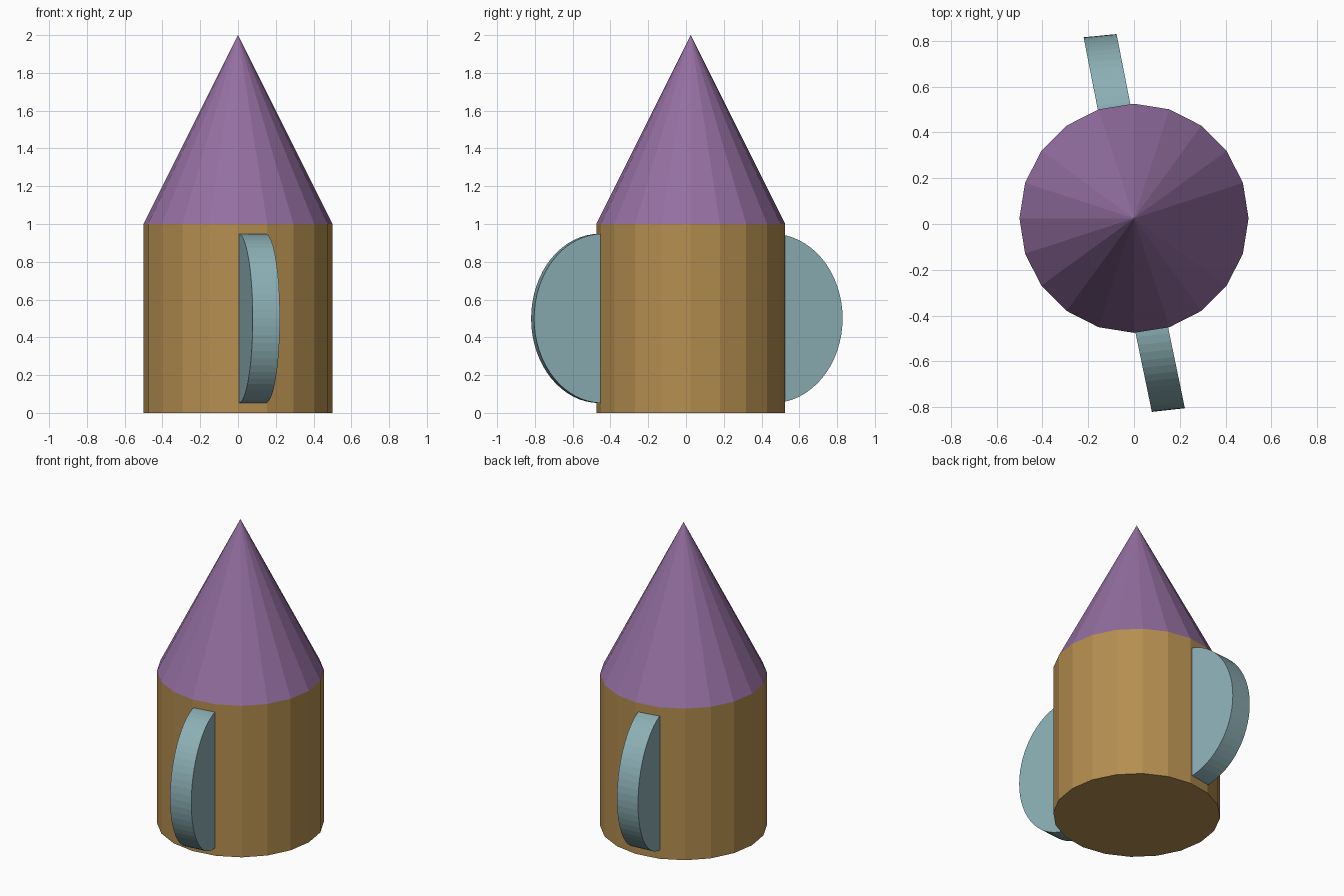
import bpy
from mathutils import Matrix, Vector

if "Cube" in bpy.data.objects:
    bpy.data.objects.remove(bpy.data.objects["Cube"])

BODY_Y = 0.025
SIDES = 20


def finish(name, color):
    ob = bpy.context.object
    ob.name = name
    mat = bpy.data.materials.new(name + "_paint")
    mat.diffuse_color = (*color, 1)
    mat.use_nodes = True
    mat.node_tree.nodes["Principled BSDF"].inputs["Base Color"].default_value = mat.diffuse_color
    ob.data.materials.append(mat)
    return ob


# Body
bpy.ops.mesh.primitive_cylinder_add(vertices=SIDES, radius=0.5, depth=1,
                                    location=(0, BODY_Y, 0.5))
finish("body", (0.46, 0.27, 0.08))

# Nose cone
bpy.ops.mesh.primitive_cone_add(vertices=SIDES, radius1=0.5, radius2=0, depth=1,
                                location=(0, BODY_Y, 1.5))
finish("nose_cone", (0.30, 0.16, 0.36))


# Fins: slightly skewed elliptical discs, half sunk into the body
def fin(name, centre, across, outward, up):
    bpy.ops.mesh.primitive_cylinder_add(vertices=64, radius=1, depth=1)
    ob = finish(name, (0.26, 0.43, 0.46))
    skew = Matrix((outward, up, across)).transposed().to_4x4()
    ob.data.transform(Matrix.Translation(centre) @ skew)
    if skew.determinant() < 0:
        ob.data.flip_normals()


up = Vector((0, 0, 0.448))
fin("front_fin", Vector((0.075, -0.45, 0.5)), Vector((0.144, 0.016, 0)),
    Vector((0.075, -0.362, 0)), up)
fin("back_fin", Vector((-0.075, 0.45, 0.5)), Vector((0.144, 0.014, 0)),
    Vector((-0.073, 0.372, 0)), up)
